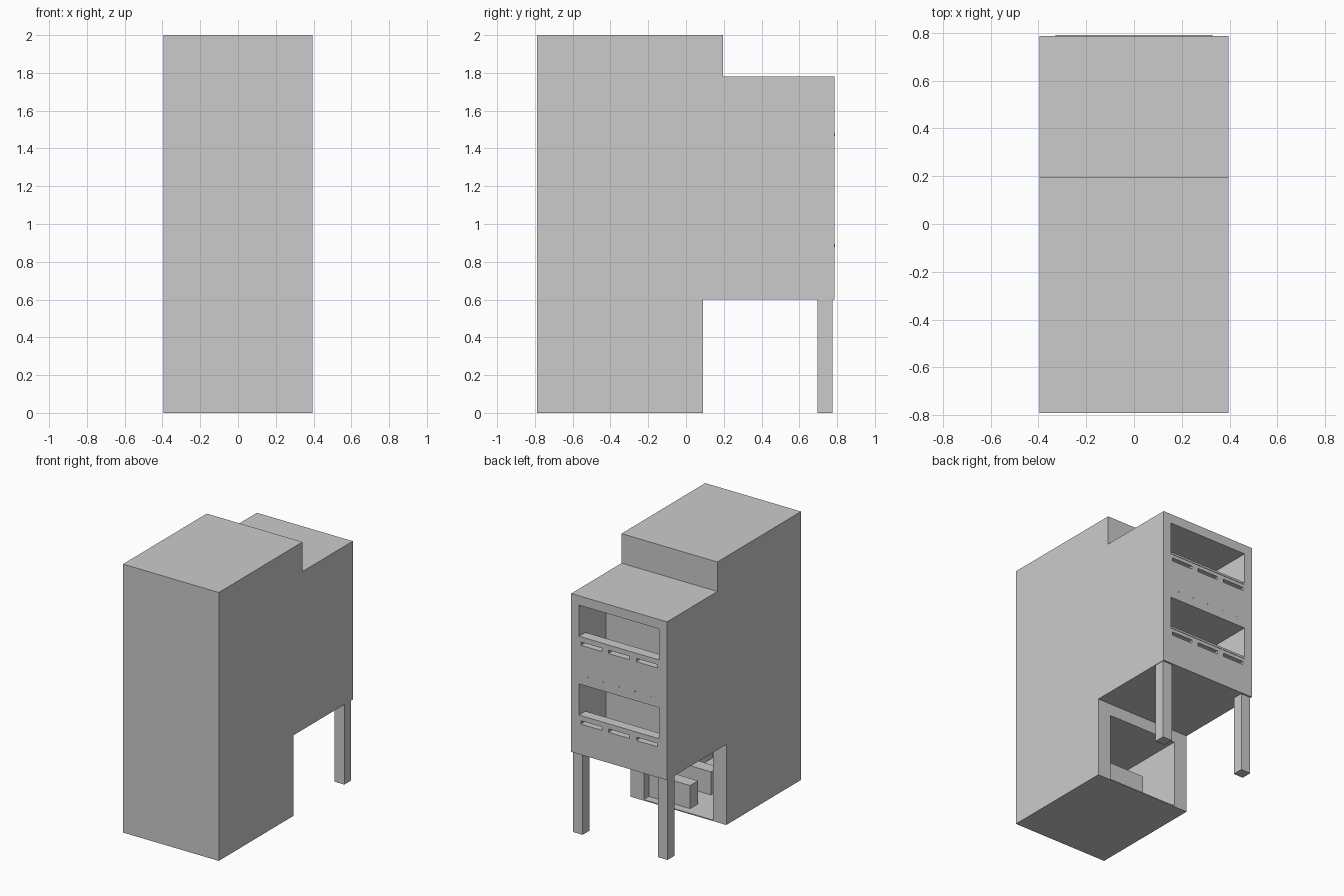
import bpy, bmesh

if "Cube" in bpy.data.objects:
    bpy.data.objects.remove(bpy.data.objects["Cube"])


def extrude_x(name, profile, x0, x1):
    """Closed (y, z) profile extruded between x0 and x1."""
    bm = bmesh.new()
    face = bm.faces.new([bm.verts.new((x0, y, z)) for y, z in profile])
    res = bmesh.ops.extrude_face_region(bm, geom=[face])
    moved = [v for v in res["geom"] if isinstance(v, bmesh.types.BMVert)]
    bmesh.ops.translate(bm, verts=moved, vec=(x1 - x0, 0, 0))
    bmesh.ops.recalc_face_normals(bm, faces=bm.faces)
    mesh = bpy.data.meshes.new(name)
    bm.to_mesh(mesh)
    bm.free()
    obj = bpy.data.objects.new(name, mesh)
    bpy.context.collection.objects.link(obj)
    return obj


def box(name, x0, x1, y0, y1, z0, z1):
    return extrude_x(name, [(y0, z0), (y1, z0), (y1, z1), (y0, z1)], x0, x1)


def cut(target, cutter):
    cutter.hide_render = True
    mod = target.modifiers.new("cut", "BOOLEAN")
    mod.operation = "DIFFERENCE"
    mod.solver = "EXACT"
    mod.object = cutter
    bpy.context.view_layer.objects.active = target
    bpy.ops.object.modifier_apply(modifier=mod.name)
    bpy.data.objects.remove(cutter)


# Stepped building shell with the overhanging rear wing
W, BACK = 0.395, 0.787
shell = extrude_x("building_shell", [
    (-0.79, 0), (0.09, 0), (0.09, 0.6), (BACK, 0.6),
    (BACK, 1.78), (0.195, 1.78), (0.195, 2.0), (-0.79, 2.0)], -W, W)

# Balconies: recess behind a parapet, drain slots and tiny weep holes
for storey, z in enumerate((0.603, 1.19)):
    cut(shell, extrude_x("balcony_cutter", [
        (0.468, z + 0.01), (0.715, z + 0.01), (0.715, z + 0.288),
        (0.9, z + 0.288), (0.9, z + 0.52), (0.468, z + 0.52)], -0.33, 0.33))
    for x in (-0.228, 0, 0.228):
        cut(shell, box("slot_cutter", x - 0.087, x + 0.087,
                       0.69, 0.85, z + 0.225, z + 0.25))
    if storey:
        for x in (-0.26, -0.13, 0, 0.13, 0.26):
            cut(shell, box("weep_hole_cutter", x - 0.003, x + 0.003,
                           0.76, 0.85, z - 0.003, z + 0.003))
    # Sill capping each parapet
    box("balcony_sill", -0.329, 0.329, 0.714, 0.79, z + 0.275, z + 0.29)

# Ground floor room, open to the rear
cut(shell, box("ground_room_cutter", -0.285, 0.285, -0.72, 0.2, 0.008, 0.51))

# Counters inside the ground floor room
box("front_counter", -0.055, 0.285, -0.065, 0.03, 0.005, 0.18)
box("rear_counter", -0.045, 0.285, -0.325, -0.23, 0.005, 0.18)

# Pillars carrying the wing
for side, x in (("left", -0.35), ("right", 0.35)):
    box(side + "_pillar", x - 0.04, x + 0.04, 0.695, 0.775, 0, 0.601)
